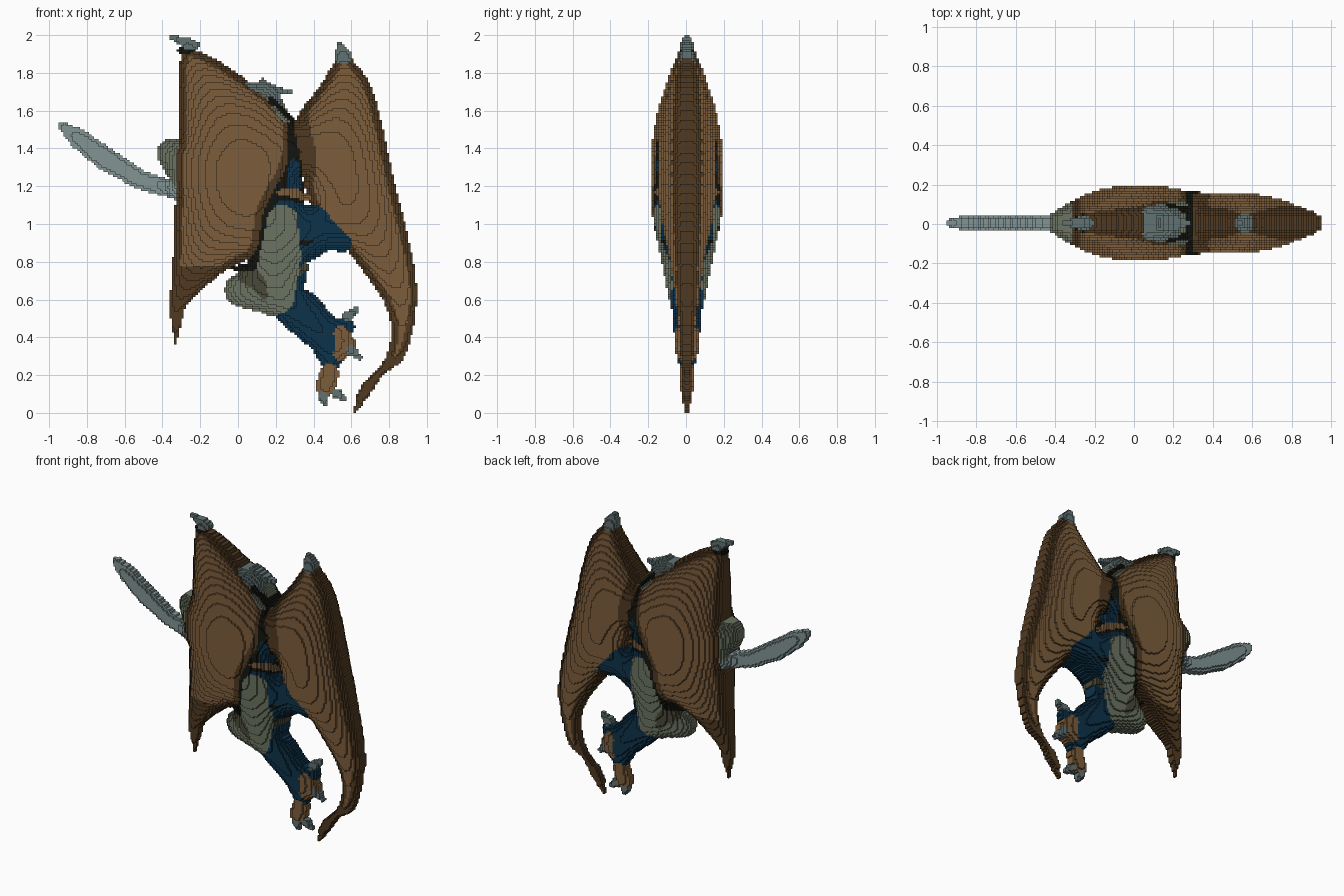
import bpy, bmesh, math
from mathutils import Vector, kdtree

if "Cube" in bpy.data.objects:
    bpy.data.objects.remove(bpy.data.objects["Cube"], do_unlink=True)

STEP = 0.0125      # block size
MID = 0.005        # depth of the middle plane
GRID = [(i, k) for i in range(160) for k in range(160)]
SIDES = ((1, 0), (0, 1), (-1, 0), (0, -1))


def material(name, *rgb):
    m = bpy.data.materials.new(name)
    m.use_nodes = True
    m.diffuse_color = (*[((c / 255 + 0.055) / 1.055) ** 2.4 for c in rgb], 1)
    m.node_tree.nodes["Principled BSDF"].inputs["Base Color"].default_value = m.diffuse_color
    return m


TAN = material("tan_brown", 124, 93, 59)
BROWN = material("dark_brown", 80, 58, 33)
BLUE = material("deep_blue", 13, 50, 74)
OLIVE = material("olive_grey", 107, 115, 97)
DARK_OLIVE = material("dark_olive", 72, 72, 56)
CLAW = material("claw_grey", 98, 114, 114)
BLADE = material("blade_grey", 130, 148, 148)
BLACK = material("near_black", 20, 20, 15)

parts = []         # (name, material), later parts cover earlier ones
owner = {}         # block -> part number


def centre(cell):
    return Vector((-1 + (cell[0] + .5) * STEP, (cell[1] + .5) * STEP))


def paint(name, mat, cells):
    owner.update((c, len(parts)) for c in cells)
    parts.append((name, mat))


def edge_distance(cells):
    """Distance of every block to the outline of a set of blocks."""
    cells = set(cells)
    rim = {(i + a, k + b) for i, k in cells for a, b in SIDES} - cells
    tree = kdtree.KDTree(len(rim))
    for n, (i, k) in enumerate(rim):
        tree.insert((i, k, 0), n)
    tree.balance()
    return {c: (tree.find((*c, 0))[2] - .5) * STEP for c in cells}


def stroke(name, mat, *path):
    """Tapered limb along (x, z, radius) points."""
    cells = []
    for cell in GRID:
        p = centre(cell)
        for (x0, z0, r0), (x1, z1, r1) in zip(path, path[1:]):
            a, d = Vector((x0, z0)), Vector((x1 - x0, z1 - z0))
            t = min(1, max(0, (p - a).dot(d) / d.length_squared))
            if (p - a - d * t).length < r0 + (r1 - r0) * t:
                cells.append(cell)
                break
    paint(name, mat, cells)


def smooth(points, n=6):
    """Rounded curve through the points, ends kept sharp."""
    pts = [Vector(p) for p in (points[0], *points, points[-1])]
    out = []
    for a, b, c, d in zip(pts, pts[1:], pts[2:], pts[3:]):
        for t in (j / n for j in range(n)):
            out.append(b + .5 * t * (c - a + t * (2 * a - 5 * b + 4 * c - d
                                                  + t * (3 * b - a - 3 * c + d))))
    return out


def inside(p, poly):
    hit = False
    for a, b in zip(poly, poly[1:] + poly[:1]):
        if (a.y > p.y) != (b.y > p.y) and p.x < a.x + (p.y - a.y) * (b.x - a.x) / (b.y - a.y):
            hit = not hit
    return hit


def wing(side, outer, inner, lowest):
    """Dark frame with a lighter membrane inset from its rim and the chest seam."""
    poly = smooth(outer) + smooth(inner)
    cells = [c for c in GRID if inside(centre(c), poly)]
    paint(side + "_wing_frame", BROWN, cells)
    membrane = []
    for cell, d in edge_distance(cells).items():
        x, z = centre(cell)
        seam = z > 1.12 and -.07 < x - .31 < .085 + .02 * math.sin((z - 1.2) * 12)
        if d > .034 and z > lowest and not seam:
            membrane.append(cell)
    paint(side + "_wing_membrane", TAN, membrane)


# Blade and the hand behind the wing
stroke("inner_body", BLACK, (.29, 1.5, .045), (.23, 1.1, .12), (.18, .78, .13))
stroke("blade", BLADE, (-.925, 1.515, .025), (-.84, 1.45, .053), (-.71, 1.35, .06),
       (-.52, 1.235, .05), (-.28, 1.16, .043))
stroke("right_fist", OLIVE, (-.345, 1.37, .083), (-.31, 1.26, .06))

# Wings, each from tip to tail and back
wing("right",
     [(-.305, 1.93), (-.315, 1.5), (-.345, .8), (-.36, .55), (-.33, .35)],
     [(-.33, .35), (-.30, .47), (-.255, .59), (-.07, .75), (.09, .85), (.14, 1.08), (.26, 1.32),
      (.275, 1.54), (.07, 1.745), (-.17, 1.9), (-.305, 1.93)], .78)
wing("left",
     [(.54, 1.91), (.61, 1.865), (.72, 1.685), (.825, 1.235), (.945, .68), (.89, .32),
      (.77, .2), (.67, .06), (.615, 0)],
     [(.615, 0), (.645, .13), (.79, .31), (.79, .55), (.58, .86), (.38, 1.12), (.33, 1.35),
      (.30, 1.54), (.44, 1.74), (.54, 1.91)], .2)
stroke("right_wing_claw_base", BLACK, (-.3, 1.915, .02), (-.24, 1.935, .025))
stroke("right_wing_claw", CLAW, (-.225, 1.945, .022), (-.27, 1.955, .03), (-.35, 1.99, .012))
stroke("left_wing_claw", CLAW, (.555, 1.89, .045), (.535, 1.955, .012))

# Head and the seam below it
stroke("neck_seam", BLACK, (.275, 1.55, .02), (.285, 1.45, .022), (.295, 1.2, .035))
stroke("face", OLIVE, (.21, 1.63, .035), (.255, 1.555, .022))
stroke("crest", CLAW, (.2, 1.65, .03), (.17, 1.7, .04), (.05, 1.742, .01))
stroke("upper_horn", CLAW, (.17, 1.71, .03), (.13, 1.76, .013))
stroke("front_horn", CLAW, (.19, 1.71, .02), (.275, 1.7, .01))
stroke("eye_shadow", BLACK, (.17, 1.66, .014), (.24, 1.6, .016), (.28, 1.56, .014))

# Body and leg
stroke("chest", BLUE, (.295, 1.32, .025), (.3, 1.21, .038))
stroke("torso", BLUE, (.25, 1.06, .07), (.38, .985, .12), (.55, .9, .05))
stroke("hip", BLUE, (.31, .84, .07), (.43, .9, .06))
stroke("belt", TAN, (.22, 1.165, .015), (.3, 1.165, .025), (.37, 1.135, .015))
stroke("leg", BLUE, (.31, .83, .06), (.25, .6, .1), (.34, .53, .115), (.45, .42, .1),
       (.49, .28, .055))
stroke("ankle", BLUE, (.48, .43, .08), (.57, .455, .05))
stroke("hip_strap", DARK_OLIVE, (.32, .745, .025), (.36, .775, .02))
stroke("hip_clasp", BLACK, (.33, .9, .012), (.39, .905, .01))
stroke("loincloth", OLIVE, (.235, 1.02, .08), (.225, .83, .11), (.185, .63, .115))
stroke("loincloth_flap", OLIVE, (.02, .65, .09), (.15, .63, .1))
stroke("loincloth_fold", DARK_OLIVE, (.05, .73, .05), (.1, .69, .045), (.14, .62, .02))
stroke("waist_shadow", BLACK, (-.02, .765, .012), (.07, .775, .022))

# Feet and claws
stroke("upper_foot", TAN, (.545, .42, .04), (.57, .36, .055), (.54, .31, .035))
stroke("lower_foot", TAN, (.485, .21, .05), (.465, .14, .053))
for name, x0, z0, x1, z1 in (("upper_foot_top", .58, .51, .63, .55),
                             ("upper_foot_low", .6, .33, .645, .295),
                             ("lower_foot_back", .45, .08, .46, .045),
                             ("lower_foot_front", .525, .1, .56, .075)):
    stroke(name + "_claw", CLAW, (x0, z0, .028), (x1, z1, .014))

# Swell the silhouette like a stretched skin under even pressure
swell = dict.fromkeys(owner, 0.0)
around = [(c, [(c[0] + a, c[1] + b) for a, b in SIDES]) for c in sorted(owner)]
for _ in range(220):
    for c, near in around:
        swell[c] += 1.93 * ((1 + sum(swell.get(n, 0) for n in near)) / 4 - swell[c])
top = max(swell.values())
height = {c: max(1, math.ceil(.187 * math.sqrt(max(u, 0) / top) / STEP)) * STEP
          for c, u in swell.items()}


def build(name, mat, cells):
    """Terraced relief on both faces, walled where it steps down."""
    bm = bmesh.new()
    verts = {}

    def quad(*pts):
        keys = [tuple(round(c, 5) for c in q) for q in pts]
        for key in keys:
            if key not in verts:
                verts[key] = bm.verts.new(key)
        bm.faces.new([verts[key] for key in keys])

    for i, k in cells:
        h = height[i, k]
        x0, z0 = -1 + i * STEP, k * STEP
        c = [(x0, z0), (x0 + STEP, z0), (x0 + STEP, z0 + STEP), (x0, z0 + STEP)]
        quad(*[(x, MID - h, z) for x, z in c])
        quad(*[(x, MID + h, z) for x, z in reversed(c)])
        for n, (a, b) in enumerate(SIDES):
            low = height.get((i + a, k + b), 0)
            (ux, uz), (vx, vz) = c[(n + 1) % 4], c[(n + 2) % 4]
            if low < h:
                for y0, y1 in ((MID - h, MID - low), (MID + low, MID + h)):
                    quad((ux, y0, uz), (ux, y1, uz), (vx, y1, vz), (vx, y0, vz))
    mesh = bpy.data.meshes.new(name)
    bm.to_mesh(mesh)
    bm.free()
    mesh.materials.append(mat)
    bpy.context.collection.objects.link(bpy.data.objects.new(name, mesh))


for number, (name, mat) in enumerate(parts):
    build(name, mat, [c for c, who in owner.items() if who == number])
